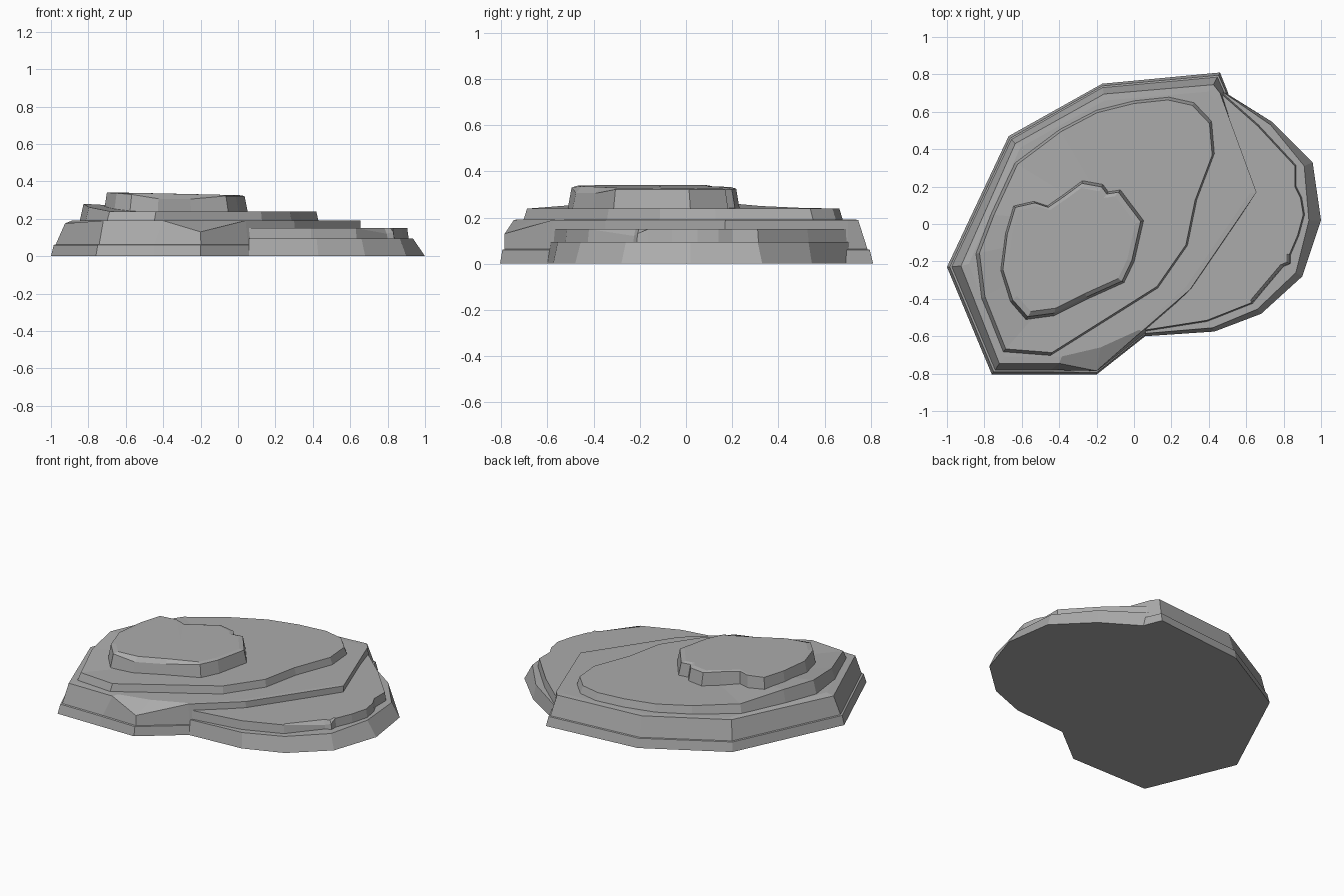
import bpy, bmesh

# Dark stone colour shared by every layer
stone = bpy.data.materials.new("stone")
stone.diffuse_color = (.41, .41, .41, 1)


def loft(name, rings, centre):
    """Skin matching rings of (x, y, z), closing the top with a fan to centre."""
    bm = bmesh.new()
    loops = [[bm.verts.new(p) for p in ring] for ring in rings]
    n = len(rings[0])
    for low, high in zip(loops, loops[1:]):
        for i in range(n):
            j = (i + 1) % n
            bm.faces.new((low[i], low[j], high[j], high[i]))
    bm.faces.new(loops[0])
    top = bm.verts.new(centre)
    for i in range(n):
        bm.faces.new((loops[-1][i], loops[-1][(i + 1) % n], top))
    bmesh.ops.recalc_face_normals(bm, faces=bm.faces[:])
    mesh = bpy.data.meshes.new(name)
    bm.to_mesh(mesh)
    bm.free()
    mesh.materials.append(stone)
    ob = bpy.data.objects.new(name, mesh)
    bpy.context.collection.objects.link(ob)
    return ob


def flat(points, z):
    return [(p[0], p[1], z) for p in points]


def shrink(points, s, c):
    """Scale the plan outline about c, keeping each point's own height."""
    return [(c[0] + (p[0] - c[0]) * s, c[1] + (p[1] - c[1]) * s, *p[2:]) for p in points]


# Wide main slab with a stepped skirt and one chipped front corner
base = [(-1, -.23), (-.76, -.805), (-.45, -.805), (-.2, -.805), (.06, -.6),
        (.32, -.35), (.665, .17), (.5, .71), (.46, .81), (-.17, .75), (-.67, .47)]
skirt = [(-.985, -.23), (-.75, -.79), (-.45, -.79), (-.2, -.795), (.055, -.595),
         (.315, -.35), (.66, .17), (.49, .71), (.452, .795), (-.17, .738), (-.662, .458)]
crown = [(-.925, -.225, .175), (-.72, -.745, .19), (-.4, -.745, .19), (-.2, -.785, .13),
         (.04, -.575, .19), (.3, -.35, .19), (.655, .17, .19), (.46, .7, .19),
         (.425, .745, .19), (-.16, .695, .19), (-.635, .43, .19)]
inner = [(x, y, .192) for x, y, z in shrink(crown, .95, (-.1, 0))]
inner[3] = (-.18, -.66, .192)
inner[4] = (.03, -.565, .19)
loft("main_slab", [flat(base, 0), flat(skirt, .06), flat(shrink(skirt, .988, (-.1, 0)), .063),
                   crown, inner], (-.1, 0, .192))

# Low ledge spreading to the right
foot = [(.06, -.6), (.43, -.575), (.68, -.48), (.9, -.28), (1, .02),
        (.955, .33), (.74, .545), (.46, .72)]
rim = [(.06, -.585), (.42, -.555), (.66, -.455), (.865, -.26), (.935, .02),
       (.91, .31), (.73, .53), (.46, .715)]
loft("lower_ledge", [flat(foot, 0), flat(rim, .095)], (.5, .05, .095))

# Thin notched step on the ledge
step = [(.04, -.57, .15), (.39, -.515, .15), (.63, -.42, .15), (.795, -.225, .12),
        (.83, -.21, .13), (.83, -.165, .15), (.875, -.06, .15), (.905, .05, .15),
        (.89, .14, .15), (.86, .2, .15), (.86, .31, .15), (.66, .525, .15), (.45, .71, .15)]
loft("ledge_step", [flat(shrink(step, 1.015, (.3, 0)), .08), step,
                    flat(shrink(step, .97, (.4, 0)), .15)], (.5, .05, .15))

# Broad middle terrace, rising towards the left edge
mid = [(-.85, -.16, .28), (-.82, -.4, .262), (-.705, -.69, .24), (-.45, -.71, .24),
       (-.1, -.49, .24), (.13, -.345, .24), (.29, -.115, .24), (.34, .13, .24),
       (.435, .38, .24), (.42, .555, .24), (.325, .655, .24), (.19, .685, .24),
       (0, .665, .24), (-.2, .615, .24), (-.4, .51, .242), (-.64, .33, .25), (-.77, .05, .275)]
loft("middle_terrace", [flat(mid, .17), shrink(mid, .968, (-.1, 0))], (-.1, 0, .24))

# Small cap stone with an uneven top
cap = [(-.72, -.25, .34), (-.665, -.42, .337), (-.58, -.515, .33), (-.43, -.495, .307),
       (-.25, -.405, .305), (-.05, -.315, .322), (.005, -.2, .322), (.055, .02, .322),
       (-.07, .185, .322), (-.135, .175, .322), (-.165, .215, .322), (-.275, .235, .325),
       (-.37, .165, .33), (-.465, .1, .333), (-.54, .125, .336), (-.65, .1, .34),
       (-.695, -.05, .34)]
centre = (-.34, -.12)
top = [(x, y, .342 + (x + .72) * -.022) for x, y, z in shrink(cap, .88, centre)]
loft("cap_stone", [flat(cap, .22), shrink(cap, .95, centre), top], (-.34, -.12, .334))
